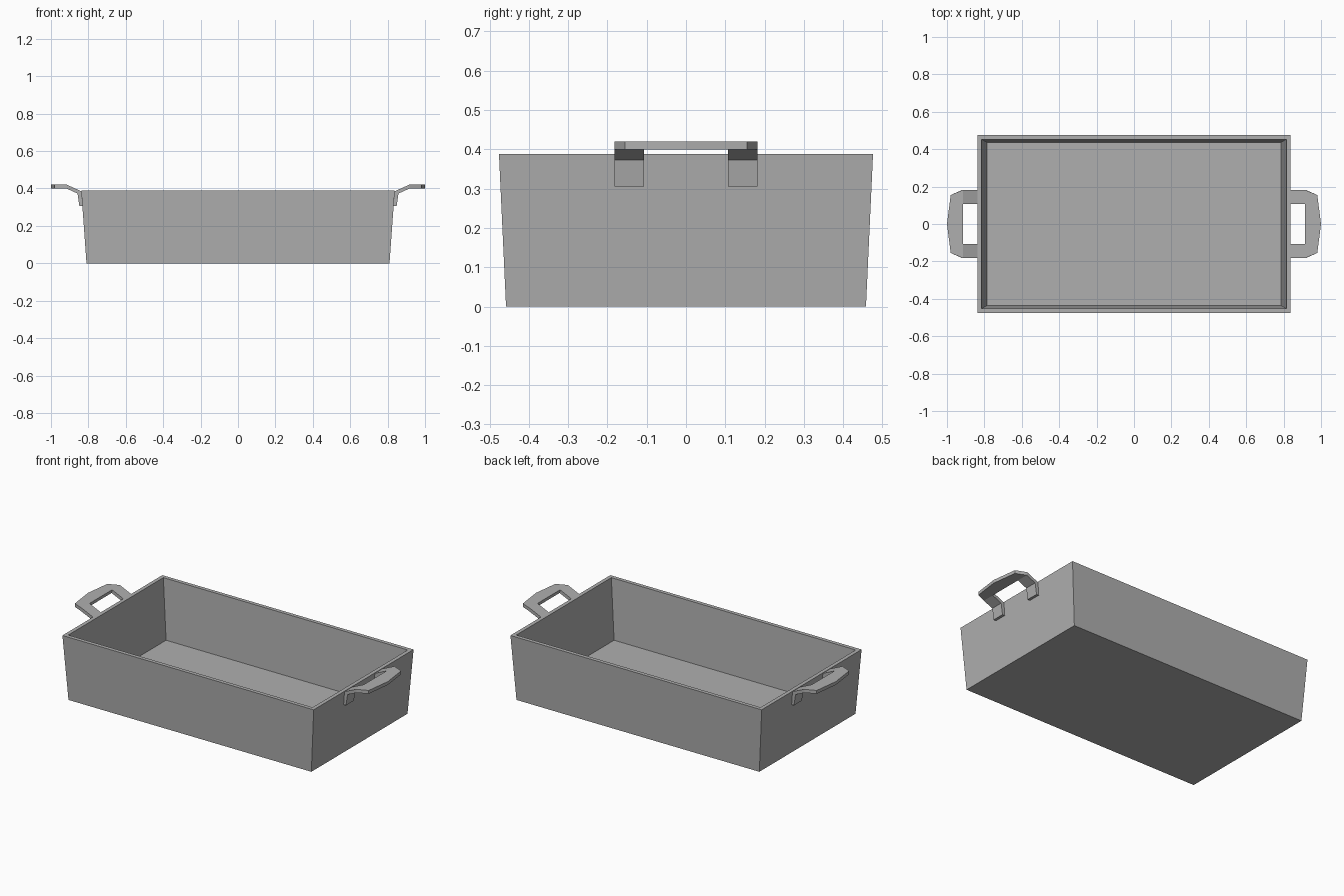
import bpy
import bmesh

cube = bpy.data.objects.get("Cube")
if cube:
    bpy.data.objects.remove(cube, do_unlink=True)

metal = bpy.data.materials.new("grey_metal")
metal.use_nodes = True
GREY = (0.43, 0.43, 0.43, 1)
metal.diffuse_color = GREY
metal.node_tree.nodes["Principled BSDF"].inputs["Base Color"].default_value = GREY


def make_object(name, bm):
    bmesh.ops.recalc_face_normals(bm, faces=bm.faces)
    mesh = bpy.data.meshes.new(name)
    bm.to_mesh(mesh)
    bm.free()
    mesh.materials.append(metal)
    obj = bpy.data.objects.new(name, mesh)
    bpy.context.collection.objects.link(obj)
    return obj


# Tray: rectangular loops from the outside bottom, over the rim, to the inner floor
def make_tray():
    bm = bmesh.new()
    loops = []
    for x, y, z in [(0.81, 0.458, 0), (0.838, 0.476, 0.388),
                    (0.815, 0.453, 0.388), (0.785, 0.436, 0.025)]:
        loops.append([bm.verts.new((sx * x, sy * y, z))
                      for sx, sy in [(-1, -1), (1, -1), (1, 1), (-1, 1)]])
    for low, high in zip(loops, loops[1:]):
        for i in range(4):
            j = (i + 1) % 4
            bm.faces.new((low[i], low[j], high[j], high[i]))
    bm.faces.new(loops[0])
    bm.faces.new(loops[-1])
    make_object("tray", bm)


# Handle: an upper and a lower sheet of two bent arms and a grip, closed at the edges
def make_handle(name, side):
    bm = bmesh.new()
    upper = [(0.832, 0.305), (0.838, 0.385), (0.915, 0.42)]
    lower = [(0.848, 0.305), (0.858, 0.373), (0.918, 0.40)]
    sheets = []
    for profile in (upper, lower):
        columns = [[bm.verts.new((side * x, y, z)) for x, z in profile]
                   for y in (-0.182, -0.107, 0.107, 0.182)]
        z = profile[-1][1]
        tip = [bm.verts.new((side * x, y, z))
               for x, y in [(0.98, 0.155), (1, 0), (0.98, -0.155)]]
        for a, b in (columns[:2], columns[2:]):
            for i in range(2):
                bm.faces.new((a[i], b[i], b[i + 1], a[i + 1]))
        bm.faces.new([c[-1] for c in columns] + tip)
        sheets.append([v for c in columns for v in c] + tip)
    top, bottom = sheets
    partner = dict(zip(top, bottom))
    rim = [e for e in bm.edges if e.is_boundary and e.verts[0] in partner]
    for edge in rim:
        a, b = edge.verts
        bm.faces.new((a, b, partner[b], partner[a]))
    make_object(name, bm)


make_tray()
make_handle("left_handle", 1)
make_handle("right_handle", -1)
